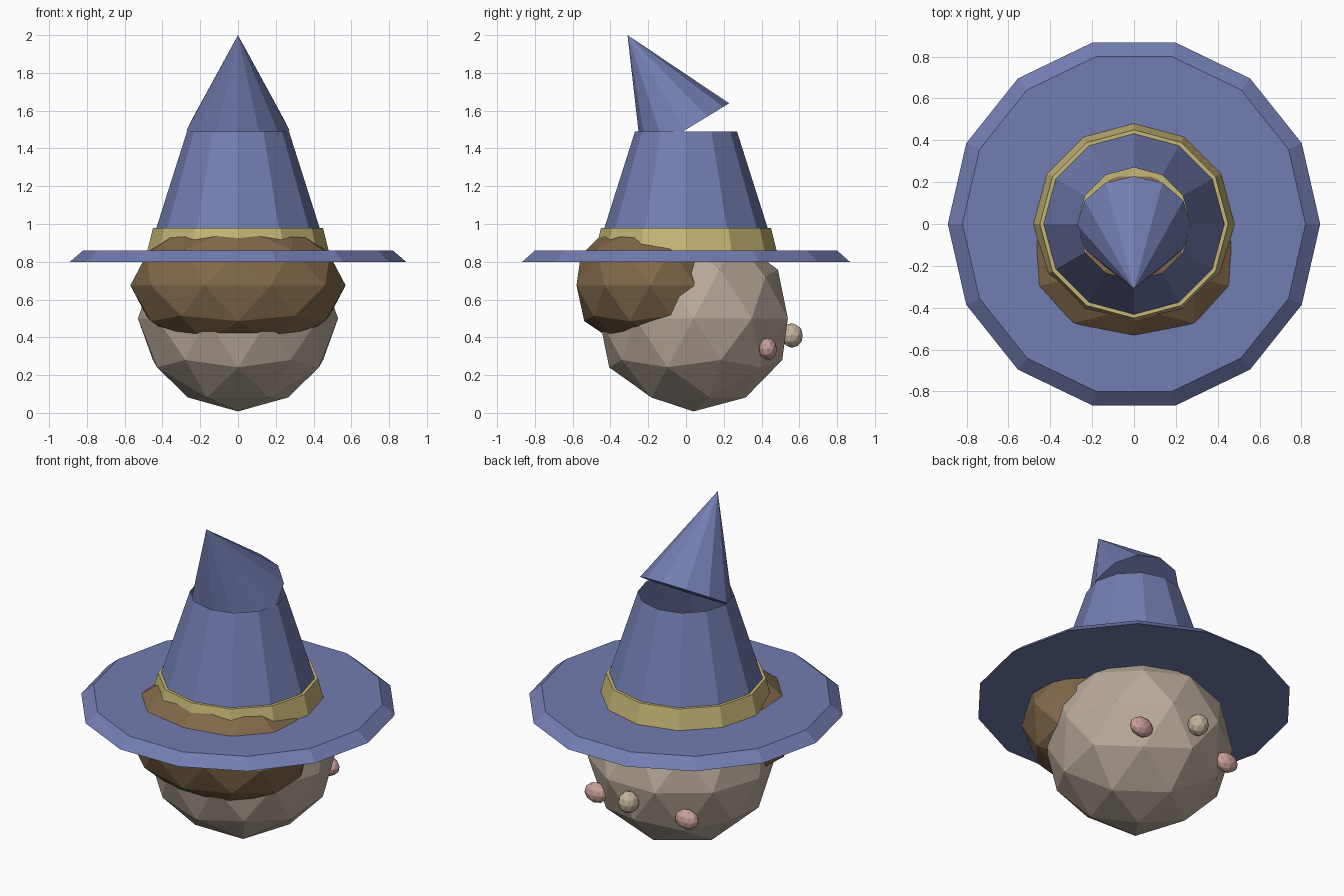
import bpy, bmesh
from math import radians
from mathutils import Matrix, Vector

old = bpy.data.objects.get("Cube")
if old:
    bpy.data.objects.remove(old, do_unlink=True)


def material(name, rgb):
    mat = bpy.data.materials.new(name)
    mat.use_nodes = True
    color = (*rgb, 1)
    mat.diffuse_color = color
    mat.node_tree.nodes["Principled BSDF"].inputs["Base Color"].default_value = color
    return mat


blue = material("hat blue", (0.17, 0.205, 0.44))
gold = material("band gold", (0.56, 0.47, 0.18))
tan = material("skin tan", (0.49, 0.41, 0.33))
nose_tan = material("nose tan", (0.52, 0.45, 0.33))
pink = material("cheek pink", (0.60, 0.35, 0.33))
brown = material("hair brown", (0.22, 0.14, 0.07))


def finish(name, bm, mat):
    mesh = bpy.data.meshes.new(name)
    bm.to_mesh(mesh)
    bm.free()
    mesh.materials.append(mat)
    obj = bpy.data.objects.new(name, mesh)
    bpy.context.collection.objects.link(obj)
    return obj


def ball(name, center, radii, mat):
    """Faceted ellipsoid, symmetric left to right."""
    bm = bmesh.new()
    place = (Matrix.Translation(center) @ Matrix.Diagonal((*radii, 1))
             @ Matrix.Rotation(radians(-90), 4, 'Z'))
    bmesh.ops.create_icosphere(bm, subdivisions=2, radius=1, matrix=place)
    return finish(name, bm, mat)


def cone(name, sides, r_low, r_high, height, base, mat, caps=True, tilt=0):
    """Cone standing on its base point, tilted about x."""
    bm = bmesh.new()
    place = (Matrix.Translation(base) @ Matrix.Rotation(radians(tilt), 4, 'X')
             @ Matrix.Translation((0, 0, height / 2))
             @ Matrix.Rotation(radians(90), 4, 'Z'))
    bmesh.ops.create_cone(bm, cap_ends=caps, segments=sides, radius1=r_low,
                          radius2=r_high, depth=height, matrix=place)
    bmesh.ops.remove_doubles(bm, verts=bm.verts, dist=0.0001)
    return finish(name, bm, mat)


# Head, nose and cheeks
ball("head", (0, 0.04, 0.5), (0.53, 0.525, 0.492), tan)
ball("nose", (0, 0.56, 0.41), (0.06, 0.06, 0.065), nose_tan)
for side, label in ((1, "left"), (-1, "right")):
    ball(label + "_cheek", (side * 0.31, 0.434, 0.338), (0.075, 0.048, 0.06), pink)

# Hair bulging from under the hat, and the crown hidden inside it
ball("hair", (0, -0.19, 0.675), (0.57, 0.41, 0.36), brown)
ball("hair_crown", (0, 0.05, 0.85), (0.33, 0.33, 0.17), brown)

# Hat: brim, band, open tapered body and bent tip
cone("hat_brim", 14, 0.89, 0.82, 0.06, (0, 0, 0.80), blue)
cone("hat_band", 12, 0.48, 0.45, 0.12, (0, 0, 0.86), gold)
cone("hat_body", 12, 0.47, 0.27, 0.63, (0, 0, 0.86), blue, caps=False)
cone("hat_tip", 12, 0.272, 0, 0.588, (0, -0.004, 1.4975), blue, tilt=31.3)
